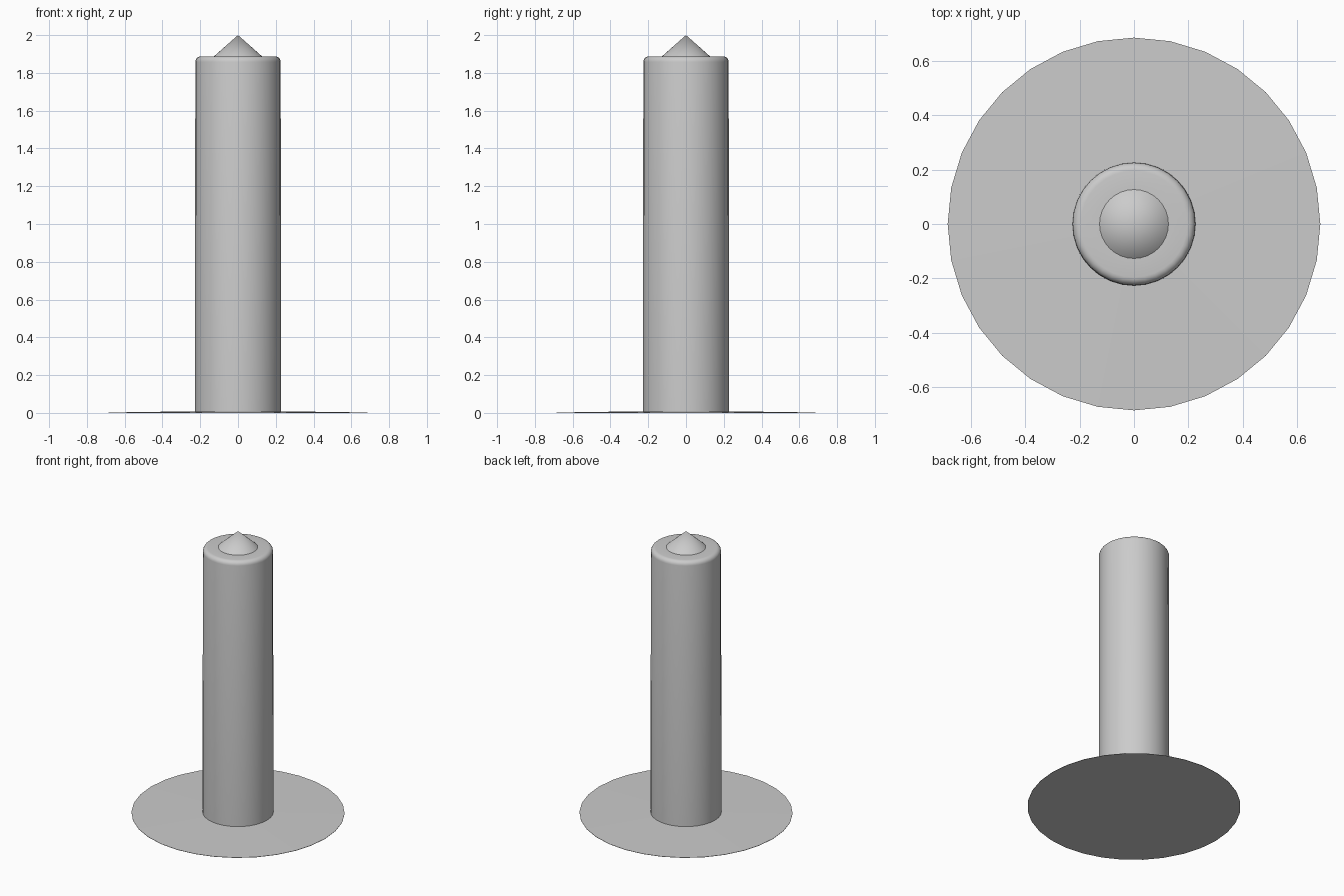
import bpy, bmesh, math

cube = bpy.data.objects.get("Cube")
if cube:
    bpy.data.objects.remove(cube, do_unlink=True)

SIDES = 32
GREY = (0.6, 0.6, 0.6, 1.0)

mat = bpy.data.materials.new("plain grey")
mat.use_nodes = True
mat.diffuse_color = GREY
mat.node_tree.nodes["Principled BSDF"].inputs["Base Color"].default_value = GREY


def lathe(name, profile, smooth=False):
    """Turn a (radius, height) profile about z, closing poles at radius 0."""
    bm = bmesh.new()
    verts = [bm.verts.new((r, 0, z)) for r, z in profile]
    edges = [bm.edges.new(pair) for pair in zip(verts, verts[1:])]
    bmesh.ops.spin(bm, geom=verts + edges, cent=(0, 0, 0), axis=(0, 0, 1),
                   angle=math.tau, steps=SIDES, use_merge=True)
    bmesh.ops.remove_doubles(bm, verts=bm.verts, dist=0.0001)
    bmesh.ops.recalc_face_normals(bm, faces=bm.faces)
    for face in bm.faces:
        face.smooth = smooth
    mesh = bpy.data.meshes.new(name)
    bm.to_mesh(mesh)
    bm.free()
    mesh.materials.append(mat)
    obj = bpy.data.objects.new(name, mesh)
    bpy.context.collection.objects.link(obj)
    return obj


# Thin base disc, rising very slightly to its centre
lathe("base_disc", [(0, 0), (0.686, 0), (0.686, 0.002), (0, 0.012)])

# Upright post with a rounded top rim
rim = 0.03
corner = [(0.196 + rim * math.cos(a), 1.858 + rim * math.sin(a))
          for a in (math.radians(18 * i) for i in range(6))]
lathe("post", [(0.228, 0.004)] + corner + [(0.13, 1.888), (0, 1.888)], smooth=True)

# Pointed cap on top of the post
lathe("pointed_tip", [(0.128, 1.887), (0, 2.0)], smooth=True)
